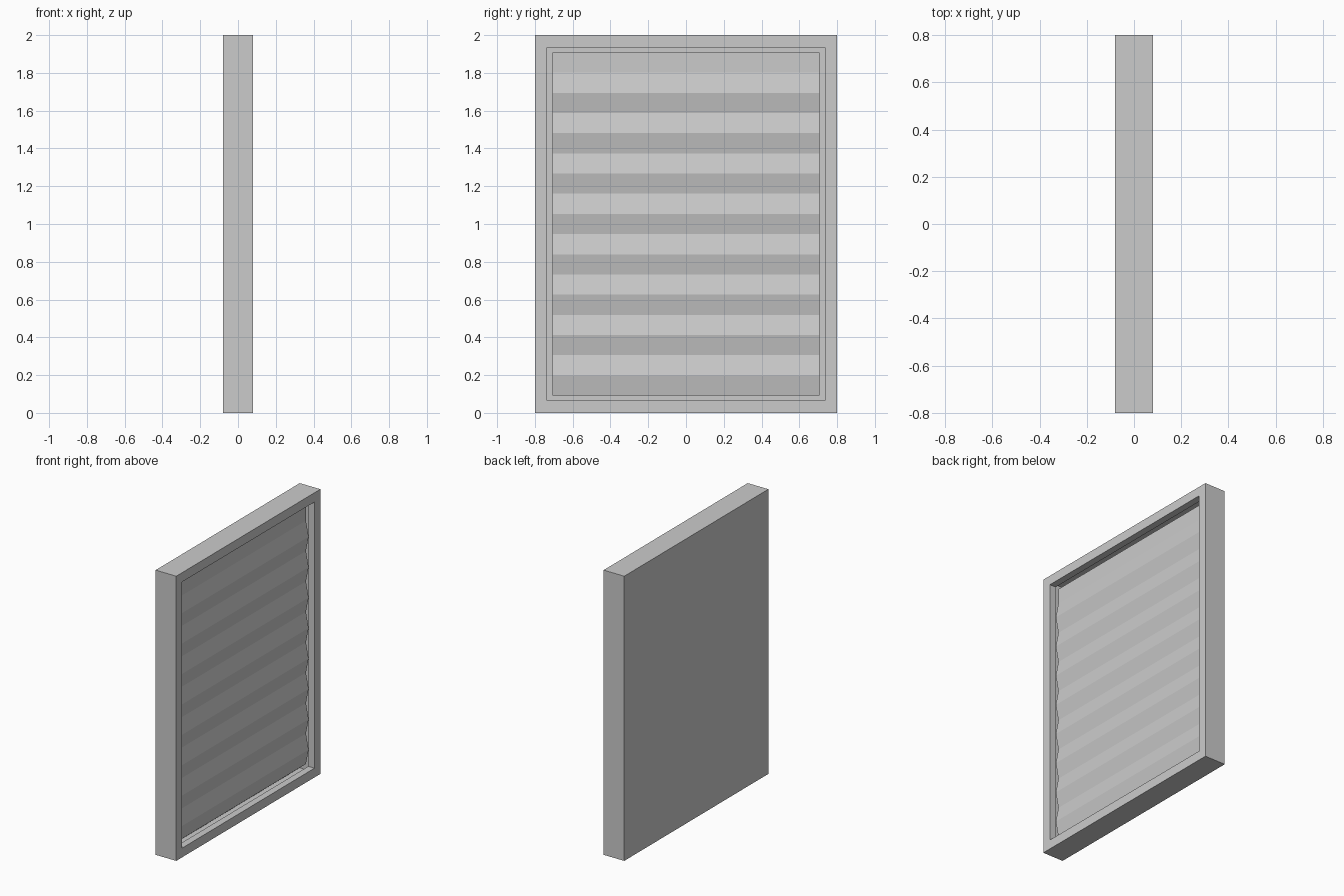
import bpy, bmesh

if "Cube" in bpy.data.objects:
    bpy.data.objects.remove(bpy.data.objects["Cube"])

X_FACE, X_VALLEY, X_RIDGE = 0.08, 0.032, 0.053
HALF_Y, HEIGHT, BORDER = 0.80, 2.0, 0.092
SEGMENTS = 17


def add_object(name, bm):
    mesh = bpy.data.meshes.new(name)
    bm.to_mesh(mesh)
    bm.free()
    obj = bpy.data.objects.new(name, mesh)
    bpy.context.collection.objects.link(obj)
    return obj


# Frame: solid-backed tray with a recess on the +x side
bm = bmesh.new()
bmesh.ops.create_cube(bm, size=1)
bmesh.ops.scale(bm, vec=(2 * X_FACE, 2 * HALF_Y, HEIGHT), verts=bm.verts)
bmesh.ops.translate(bm, vec=(0, 0, HEIGHT / 2), verts=bm.verts)
bm.normal_update()
front = next(f for f in bm.faces if f.normal.x > 0.9)
bmesh.ops.inset_region(bm, faces=[front], thickness=BORDER)
bmesh.ops.inset_region(bm, faces=[front], thickness=0)
for v in front.verts:
    v.co.x = X_VALLEY
# The corrugated panel takes the place of the recess floor
bmesh.ops.delete(bm, geom=[front], context='FACES_ONLY')
add_object("frame", bm)

# Corrugated panel: eight ridges, with a flat strip at the top
bm = bmesh.new()
half = HALF_Y - BORDER
step = (HEIGHT - 2 * BORDER) / SEGMENTS
rows = []
for i in range(SEGMENTS + 1):
    ridge = i % 2 == 1 and i < SEGMENTS
    x = X_RIDGE if ridge else X_VALLEY
    z = BORDER + i * step
    rows.append([bm.verts.new((x, s * half, z)) for s in (-1, 1)])
for (a, b), (c, d) in zip(rows, rows[1:]):
    bm.faces.new((a, b, d, c))
add_object("corrugated_panel", bm)
